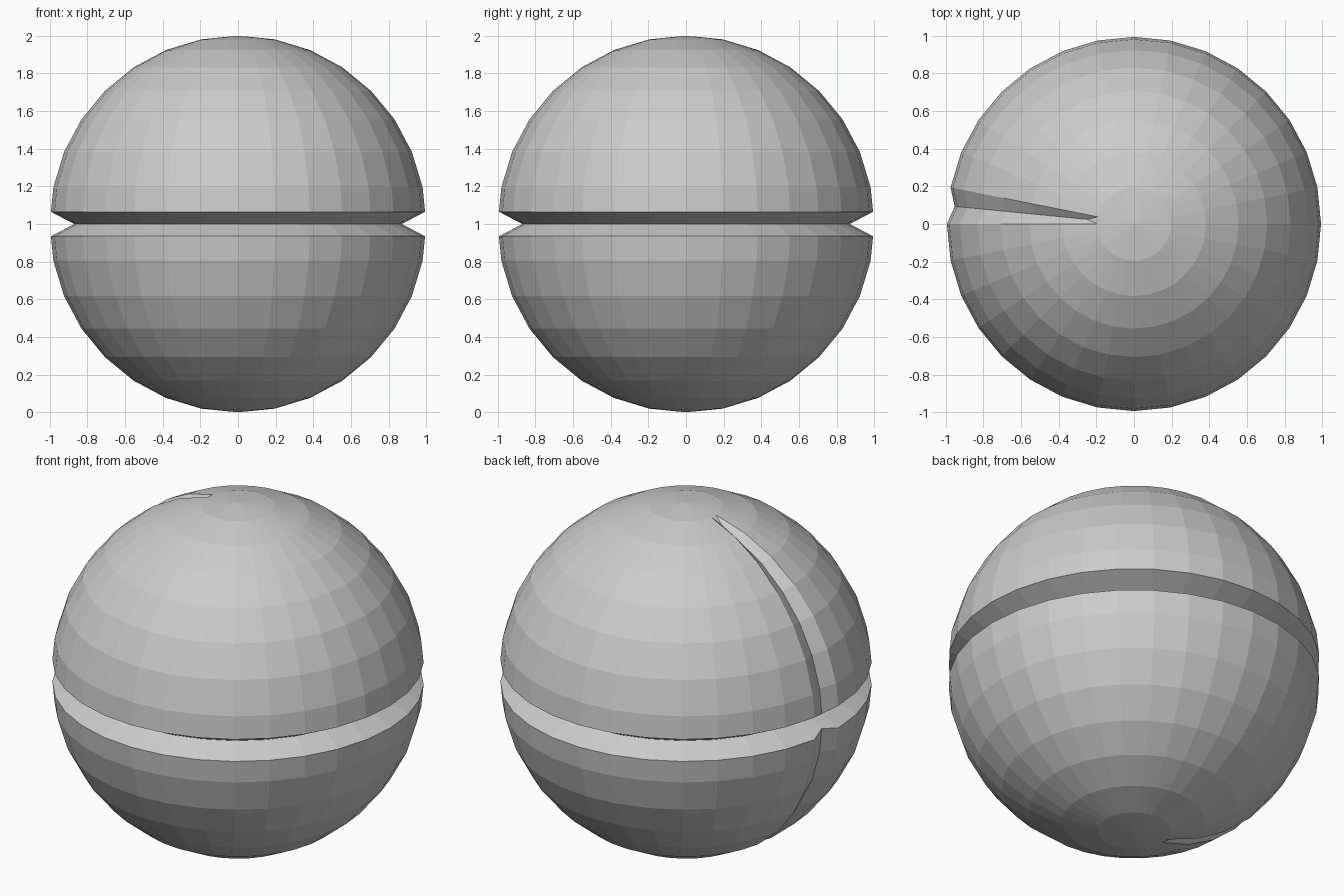
import bpy, bmesh
from math import sin, cos, pi

SEGMENTS, STEP = 32, pi / 16
NOTCH = 15            # segment that carries the vertical groove
LIP, APEX = 0.065, 0.87

cube = bpy.data.objects.get("Cube")
if cube:
    bpy.data.objects.remove(cube)

grey = bpy.data.materials.new("plain_grey")
grey.use_nodes = True
colour = (0.6, 0.6, 0.6, 1)
grey.diffuse_color = colour
grey.node_tree.nodes["Principled BSDF"].inputs["Base Color"].default_value = colour

# Upper half profile as (radius, height), with the matching groove floor
chord = cos(STEP / 2)
upper = [(sin(k * STEP / 2 * 2), cos(k * STEP)) for k in range(1, 8)]
edge = 1 - (1 - sin(7 * STEP)) * LIP / cos(7 * STEP)
upper.append((edge, LIP))
floor = [(r * chord * 0.965, h * 0.965) for r, h in upper]
floor[0] = (0.25, 0.945)        # sloped end near the pole
floor[-1] = (0.957, 0.043)      # where it meets the belt groove

# Full profile: upper half, belt groove, mirrored lower half
def mirrored(half, middle):
    return half + [middle] + [(r, -h) for r, h in reversed(half)]

rings = mirrored(upper, (APEX, 0))
floors = mirrored(floor, (APEX * chord, 0))

bm = bmesh.new()

def point(ring, turn):
    r, h = ring
    return bm.verts.new((r * cos(turn * STEP), r * sin(turn * STEP), 1 + h))

grid = [[point(ring, i) for i in range(SEGMENTS)] for ring in rings]
groove = [point(ring, NOTCH + 0.5) for ring in floors]
top, bottom = bm.verts.new((0, 0, 2)), bm.verts.new((0, 0, 0))

for i in range(SEGMENTS):
    j = (i + 1) % SEGMENTS
    # Pole caps
    bm.faces.new((top, grid[0][i], grid[0][j]))
    bm.faces.new((bottom, grid[-1][j], grid[-1][i]))
    # Bands, folded inwards along the vertical groove
    for k in range(len(rings) - 1):
        a, b = grid[k], grid[k + 1]
        if i == NOTCH:
            bm.faces.new((a[i], b[i], groove[k + 1], groove[k]))
            bm.faces.new((groove[k], groove[k + 1], b[j], a[j]))
        else:
            bm.faces.new((a[i], b[i], b[j], a[j]))

# Sloped ends of the vertical groove
for k in (0, -1):
    bm.faces.new((grid[k][NOTCH], groove[k], grid[k][NOTCH + 1]))

bmesh.ops.recalc_face_normals(bm, faces=bm.faces)
mesh = bpy.data.meshes.new("grooved_sphere")
bm.to_mesh(mesh)
bm.free()
mesh.materials.append(grey)
sphere = bpy.data.objects.new("grooved_sphere", mesh)
bpy.context.collection.objects.link(sphere)
